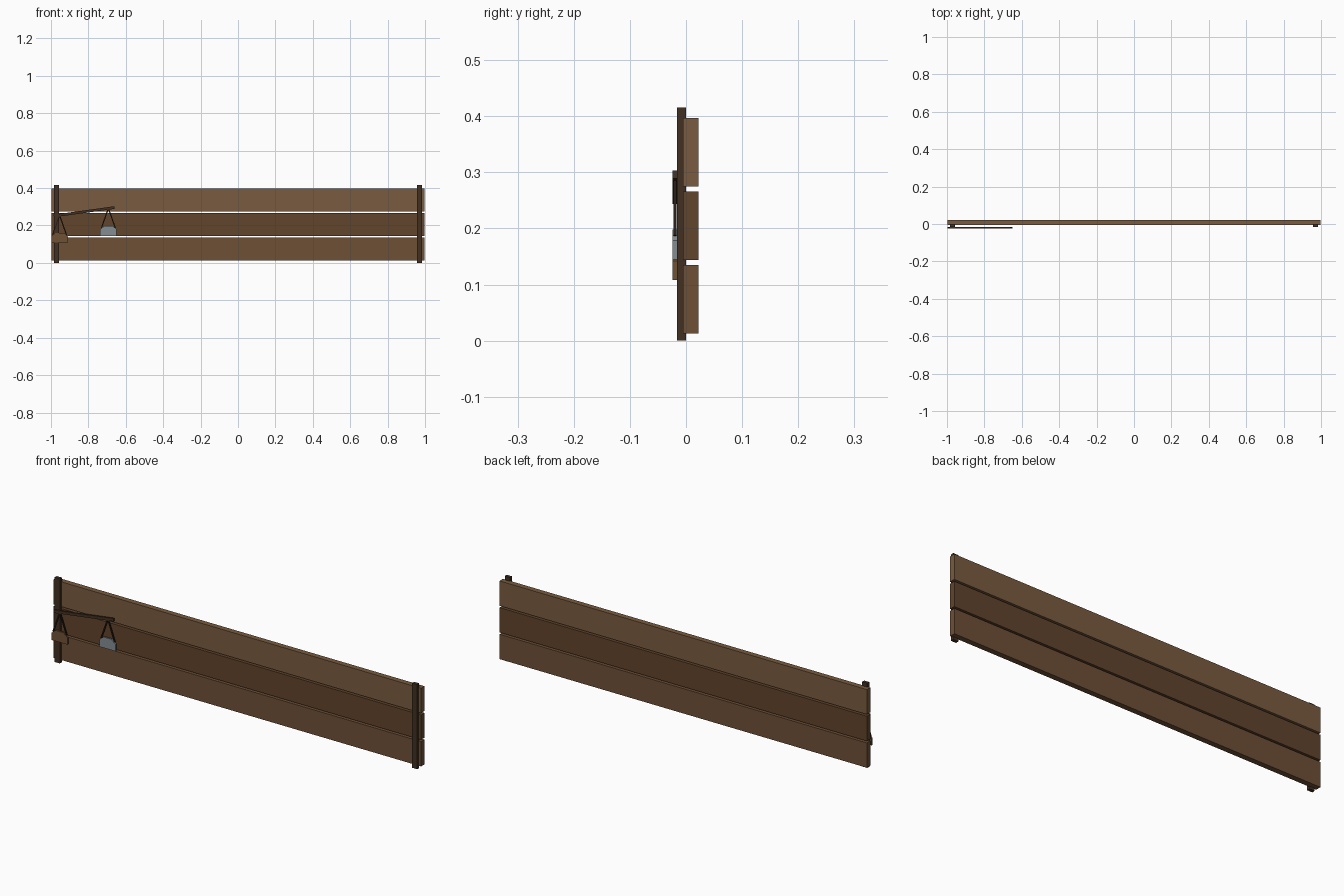
import bpy, bmesh, math
from mathutils import Vector

if "Cube" in bpy.data.objects:
    bpy.data.objects.remove(bpy.data.objects["Cube"])


def material(name, rgb):
    m = bpy.data.materials.new(name)
    m.diffuse_color = (*rgb, 1)
    m.use_nodes = True
    m.node_tree.nodes["Principled BSDF"].inputs["Base Color"].default_value = m.diffuse_color
    return m


wood_a = material("light_wood", (0.19, 0.105, 0.05))
wood_b = material("deep_wood", (0.12, 0.058, 0.025))
wood_c = material("mid_wood", (0.155, 0.08, 0.037))
dark = material("dark_wood", (0.055, 0.03, 0.016))
black = material("cord", (0.02, 0.012, 0.008))
brown = material("copper_brown", (0.16, 0.085, 0.035))
grey = material("steel", (0.23, 0.27, 0.29))


def prism(name, profile, y0, y1, mat):
    """Extrude an x-z outline along y."""
    bm = bmesh.new()
    face = bm.faces.new([bm.verts.new((x, y0, z)) for x, z in profile])
    ext = bmesh.ops.extrude_face_region(bm, geom=[face])
    bmesh.ops.translate(bm, vec=(0, y1 - y0, 0),
                        verts=[v for v in ext["geom"] if isinstance(v, bmesh.types.BMVert)])
    bmesh.ops.recalc_face_normals(bm, faces=bm.faces)
    me = bpy.data.meshes.new(name)
    bm.to_mesh(me)
    bm.free()
    me.materials.append(mat)
    ob = bpy.data.objects.new(name, me)
    bpy.context.collection.objects.link(ob)
    return ob


def box(name, x0, x1, y0, y1, z0, z1, mat):
    return prism(name, [(x0, z0), (x1, z0), (x1, z1), (x0, z1)], y0, y1, mat)


def bar(name, a, b, width, y0, y1, mat):
    """Straight flat bar between two x-z points."""
    a, b = Vector(a), Vector(b)
    d = (b - a).normalized()
    n = Vector((-d.y, d.x)) * width / 2
    return prism(name, [a - n, b - n, b + n, a + n], y0, y1, mat)


# three horizontal planks
for i, (z, mat) in enumerate([(0.013, wood_c), (0.144, wood_b), (0.275, wood_a)]):
    box(f"plank_{i + 1}", -0.998, 0.998, -0.005, 0.022, z, z + 0.122, mat)

# upright battens at both ends
for side, cx in (("left", -0.971), ("right", 0.971)):
    box(f"{side}_batten", cx - 0.014, cx + 0.014, -0.016, 0, 0, 0.416, dark)

# tilted balance beam
bar("balance_beam", (-0.985, 0.251), (-0.66, 0.296), 0.014, -0.024, -0.016, dark)

# hanging pans: two cords and an arched body each
for side, hx, hz, mat in (("left", -0.954, 0.255, brown), ("right", -0.693, 0.292, grey)):
    for k in (-1, 1):
        bar(f"{side}_cord", (hx, hz), (hx + k * 0.037, hz - 0.105), 0.006, -0.022, -0.017, black)
    b = hz - 0.147
    prism(f"{side}_pan", [(hx - 0.044, b), (hx + 0.044, b), (hx + 0.044, b + 0.034),
                          (hx + 0.022, b + 0.053), (hx - 0.022, b + 0.053),
                          (hx - 0.044, b + 0.034)], -0.024, -0.016, mat)
